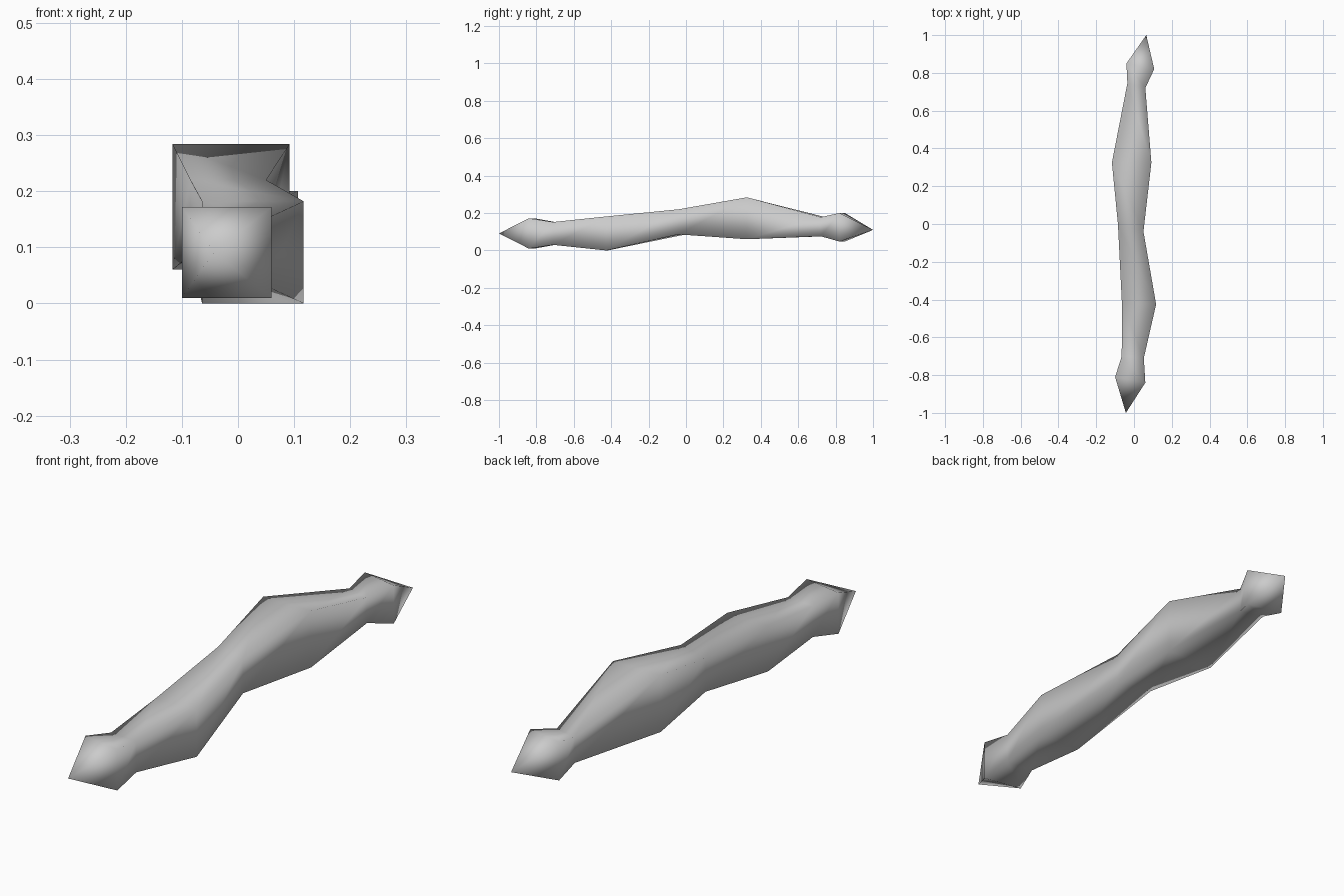
import bpy
import bmesh

cube = bpy.data.objects.get("Cube")
if cube:
    bpy.data.objects.remove(cube, do_unlink=True)


def make_material(name, colour):
    mat = bpy.data.materials.new(name)
    mat.use_nodes = True
    mat.diffuse_color = colour
    mat.node_tree.nodes["Principled BSDF"].inputs["Base Color"].default_value = colour
    return mat


# Square sections along the shaft: y at left, y at right, min x, max x, min z, max z
SECTIONS = [
    (-0.81, -0.84, -0.10, 0.06, 0.01, 0.172),
    (-0.70, -0.71, -0.065, 0.052, 0.03, 0.152),
    (-0.42, -0.425, -0.064, 0.117, 0.0, 0.182),
    (0.0, -0.04, -0.085, 0.05, 0.086, 0.22),
    (0.325, 0.325, -0.117, 0.092, 0.06, 0.284),
    (0.745, 0.72, -0.035, 0.06, 0.076, 0.178),
    (0.85, 0.82, -0.04, 0.107, 0.048, 0.20),
]
FRONT_TIP = (-0.043, -1.0, 0.091)
BACK_TIP = (0.065, 1.0, 0.11)


def build_bone(name, sections, front_tip, back_tip, mat):
    bm = bmesh.new()
    rings = []
    for yl, yr, x0, x1, z0, z1 in sections:
        corners = [(x0, yl, z0), (x1, yr, z0), (x1, yr, z1), (x0, yl, z1)]
        rings.append([bm.verts.new(c) for c in corners])
    # Shaft walls
    for a, b in zip(rings, rings[1:]):
        for i in range(4):
            j = (i + 1) % 4
            bm.faces.new((a[i], a[j], b[j], b[i]))
    # Pointed ends
    for ring, tip in ((rings[0], front_tip), (rings[-1], back_tip)):
        point = bm.verts.new(tip)
        for i in range(4):
            bm.faces.new((ring[i], ring[(i + 1) % 4], point))
    bmesh.ops.recalc_face_normals(bm, faces=bm.faces)
    for face in bm.faces:
        face.smooth = True
    mesh = bpy.data.meshes.new(name)
    bm.to_mesh(mesh)
    bm.free()
    mesh.materials.append(mat)
    obj = bpy.data.objects.new(name, mesh)
    bpy.context.scene.collection.objects.link(obj)
    return obj


grey = make_material("plain grey", (0.6, 0.6, 0.6, 1.0))
build_bone("knobbly_shaft", SECTIONS, FRONT_TIP, BACK_TIP, grey)
